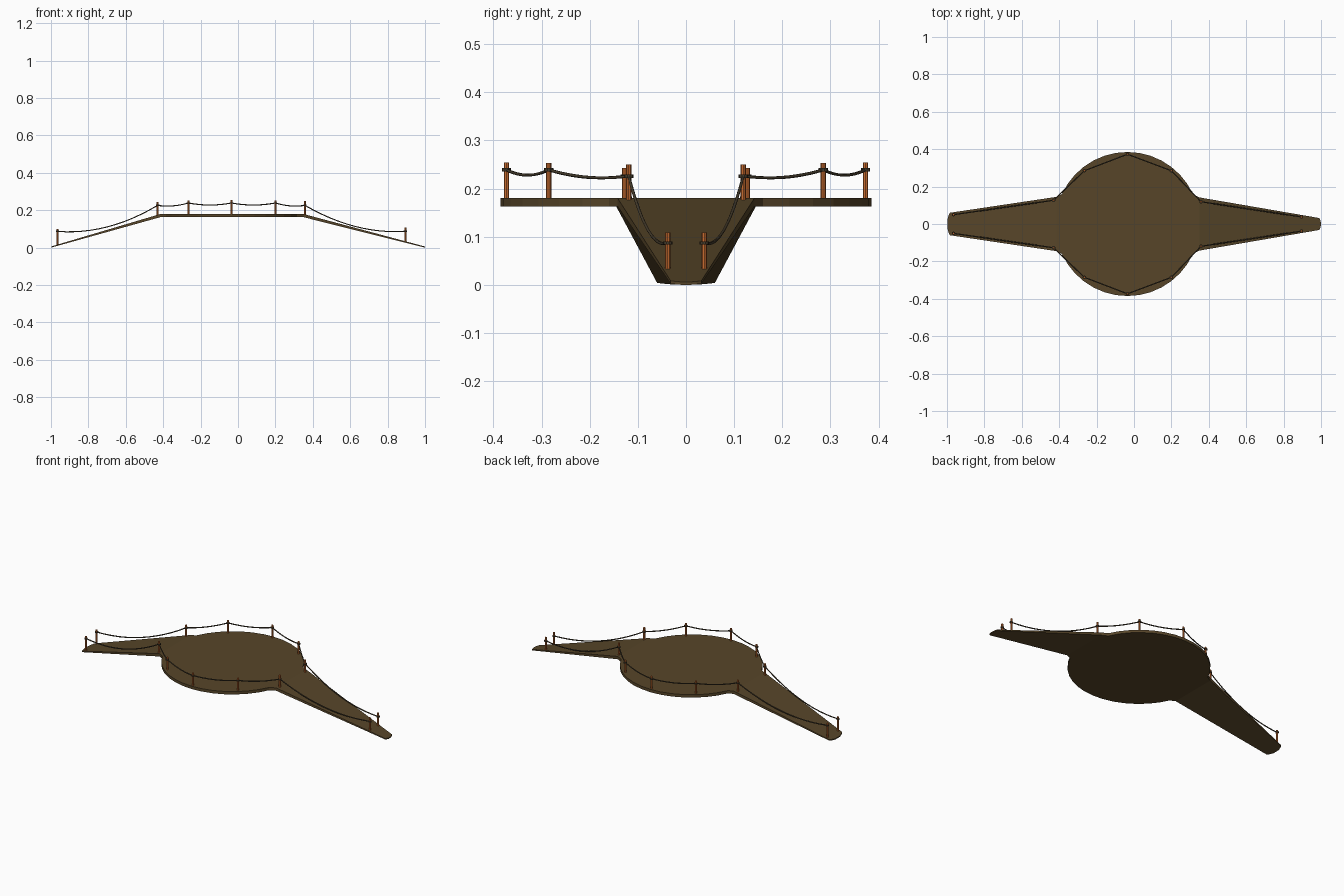
import bpy, bmesh
from math import sin, cos, radians, asin, sqrt

if "Cube" in bpy.data.objects:
    bpy.data.objects.remove(bpy.data.objects["Cube"])


def material(name, rgb):
    m = bpy.data.materials.new(name)
    m.diffuse_color = (*rgb, 1)
    m.use_nodes = True
    m.node_tree.nodes["Principled BSDF"].inputs["Base Color"].default_value = m.diffuse_color
    return m


WOOD = material("dark_wood", (0.095, 0.06, 0.022))
POST = material("post_wood", (0.58, 0.15, 0.03))
ROPE = material("rope", (0.06, 0.045, 0.025))


def finish(name, bm, mat):
    bmesh.ops.recalc_face_normals(bm, faces=bm.faces)
    me = bpy.data.meshes.new(name)
    bm.to_mesh(me)
    bm.free()
    me.materials.append(mat)
    ob = bpy.data.objects.new(name, me)
    bpy.context.collection.objects.link(ob)
    return ob


# Deck: round platform with two tapering ramps, one closed slab
CX, R, TOP, UNDER = -0.035, 0.385, 0.18, 0.163
XL, XR = -0.415, 0.35          # where the ramps begin to fall
a0 = asin(0.16 / R)
N = 14
arc = [(CX + R * cos(a0 + (radians(180) - 2 * a0) * i / N),
        R * sin(a0 + (radians(180) - 2 * a0) * i / N)) for i in range(N + 1)]


def mirrored(pts):
    return pts + [(x, -y) for x, y in reversed(pts)]


def height(x, low, high):
    if x > XR:
        return high + (low - high) * (x - XR) / (1 - XR)
    if x < XL:
        return high + (low - high) * (XL - x) / (XL + 1)
    return high


def tip(x, y, bulge):
    return [(x + bulge * (1 - (k / 3) ** 2), y * k / 3) for k in (3, 2, 1)]


panels = [mirrored([(XR, 0.142)] + arc + [(XL, 0.145)]),
          mirrored([(XR, 0.142)] + tip(0.99, 0.032, 0.01)),
          mirrored([(XL, 0.145)] + tip(-0.985, 0.06, -0.015))]
bm = bmesh.new()
layers = {}
for low, high in ((0.006, TOP), (0.0, UNDER)):
    def vert(x, y):
        key = (round(x, 5), round(y, 5), high)
        if key not in layers:
            layers[key] = bm.verts.new((x, y, height(x, low, high)))
        return layers[key]
    for p in panels:
        bm.faces.new([vert(x, y) for x, y in p])
for e in [e for e in bm.edges if e.is_boundary]:
    keys = [(round(v.co.x, 5), round(v.co.y, 5)) for v in e.verts]
    a, b = [layers[(*k, TOP)] for k in keys]
    c, d = [layers[(*k, UNDER)] for k in keys]
    if a in e.verts:
        bm.faces.new((a, b, d, c))
finish("deck", bm, WOOD)

# Railing: x, y, post top, rope height, sag of the span that follows
STOPS = [(-0.965, 0.050, 0.100, 0.087, 0.045),
         (-0.430, 0.127, 0.243, 0.226, 0.009),
         (-0.265, 0.285, 0.253, 0.239, 0.011),
         (-0.035, 0.373, 0.254, 0.239, 0.011),
         (0.200, 0.285, 0.253, 0.239, 0.009),
         (0.358, 0.119, 0.250, 0.226, 0.043),
         (0.895, 0.038, 0.109, 0.087, 0.0)]


def cylinder(name, x, y, z0, z1, r, sides, mat):
    bm = bmesh.new()
    bmesh.ops.create_cone(bm, cap_ends=True, segments=sides,
                          radius1=r, radius2=r, depth=z1 - z0)
    bmesh.ops.translate(bm, verts=bm.verts, vec=(x, y, (z0 + z1) / 2))
    return finish(name, bm, mat)


for side, s in (("front", -1), ("back", 1)):
    for i, (x, y, top, rz, sag) in enumerate(STOPS):
        foot = height(x, 0.006, TOP) - 0.004
        cylinder(f"{side}_post_{i + 1}", x, s * y, foot, top, 0.0055, 8, POST)
        cylinder(f"{side}_rope_knot_{i + 1}", x, s * y, rz - 0.0035, rz + 0.0035,
                 0.0095, 10, ROPE)
    # Rope hanging in shallow curves from post to post
    pts = []
    for p, q in zip(STOPS, STOPS[1:]):
        for k in range(12):
            t = k / 12
            x, y, z = (p[j] + (q[j] - p[j]) * t for j in (0, 1, 3))
            pts.append((x, s * y, z - 4 * p[4] * t * (1 - t), 1))
    pts.append((STOPS[-1][0], s * STOPS[-1][1], STOPS[-1][3], 1))
    cu = bpy.data.curves.new(f"{side}_rope", 'CURVE')
    cu.dimensions = '3D'
    cu.bevel_depth = 0.0032
    cu.bevel_resolution = 1
    cu.use_fill_caps = True
    sp = cu.splines.new('POLY')
    sp.points.add(len(pts) - 1)
    for point, co in zip(sp.points, pts):
        point.co = co
    cu.materials.append(ROPE)
    bpy.context.collection.objects.link(bpy.data.objects.new(f"{side}_rope", cu))
